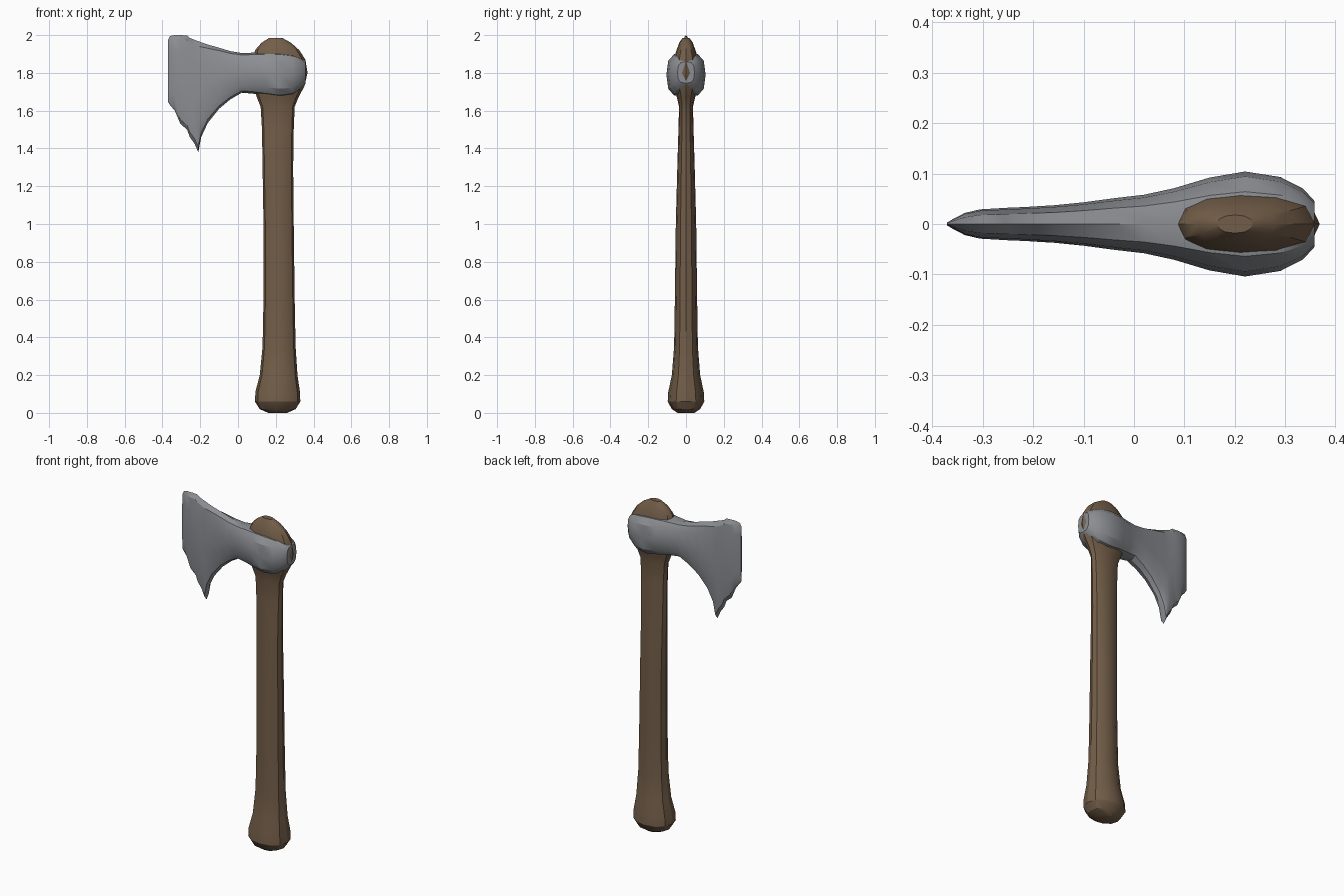
import bpy, bmesh
from math import sin, cos, radians, tau, copysign
from mathutils import Vector


def material(name, color):
    m = bpy.data.materials.new(name)
    m.diffuse_color = (*color, 1)
    return m


def power(v, e):
    return copysign(abs(v) ** e, v) if abs(v) > 1e-6 else 0.0


def loft(name, rings, place, sides, squareness, mat):
    """Skin rings (position, low, high, half thickness) and cap both ends."""
    bm = bmesh.new()
    loops = []
    for pos, low, high, half in rings:
        mid, r = (low + high) / 2, (high - low) / 2
        loop = []
        for i in range(sides):
            a = tau * i / sides
            u = mid + r * power(sin(a), squareness)
            v = half * power(cos(a), squareness)
            loop.append(bm.verts.new(Vector(place(pos, u, v))))
        loops.append(loop)
    for a, b in zip(loops, loops[1:]):
        for i in range(sides):
            j = (i + 1) % sides
            bm.faces.new((a[i], a[j], b[j], b[i]))
    bm.faces.new(loops[0])
    bm.faces.new(loops[-1])
    bmesh.ops.recalc_face_normals(bm, faces=bm.faces)
    mesh = bpy.data.meshes.new(name)
    bm.to_mesh(mesh)
    bm.free()
    mesh.materials.append(mat)
    ob = bpy.data.objects.new(name, mesh)
    bpy.context.collection.objects.link(ob)
    bpy.ops.object.select_all(action='DESELECT')
    ob.select_set(True)
    bpy.context.view_layer.objects.active = ob
    bpy.ops.object.shade_smooth_by_angle(angle=radians(30))
    return ob


wood = material("wood", (0.17, 0.11, 0.065))
steel = material("steel", (0.26, 0.27, 0.29))

# Handle with swollen foot and rounded knob on top: z, x min, x max, half depth
handle = [
    (0.00, 0.16, 0.26, 0.045), (0.02, 0.115, 0.305, 0.075),
    (0.06, 0.09, 0.33, 0.097), (0.11, 0.092, 0.328, 0.094),
    (0.20, 0.115, 0.315, 0.075), (0.35, 0.13, 0.305, 0.063),
    (0.60, 0.135, 0.30, 0.059), (1.00, 0.135, 0.295, 0.054),
    (1.30, 0.13, 0.292, 0.046), (1.50, 0.127, 0.295, 0.04),
    (1.62, 0.12, 0.30, 0.037), (1.67, 0.10, 0.32, 0.048),
    (1.73, 0.08, 0.352, 0.065), (1.80, 0.08, 0.368, 0.07),
    (1.87, 0.08, 0.357, 0.066), (1.92, 0.09, 0.325, 0.05),
    (1.96, 0.125, 0.28, 0.036), (1.985, 0.165, 0.235, 0.018),
]
loft("handle", handle, lambda p, u, v: (u, v, p), 12, 0.9, wood)

# Axe head from cutting edge to poll: x, z min, z max, half thickness
head = [
    (-0.37, 1.645, 1.975, 0.003), (-0.36, 1.63, 1.995, 0.009),
    (-0.335, 1.60, 2.00, 0.022), (-0.305, 1.53, 2.00, 0.029),
    (-0.27, 1.50, 1.998, 0.031), (-0.255, 1.46, 1.985, 0.032),
    (-0.23, 1.425, 1.975, 0.033), (-0.21, 1.38, 1.968, 0.034),
    (-0.195, 1.46, 1.962, 0.035), (-0.16, 1.535, 1.95, 0.037),
    (-0.10, 1.61, 1.933, 0.043), (-0.04, 1.66, 1.915, 0.051),
    (0.02, 1.695, 1.905, 0.058), (0.08, 1.69, 1.907, 0.071),
    (0.15, 1.68, 1.91, 0.092), (0.22, 1.67, 1.91, 0.104),
    (0.29, 1.68, 1.90, 0.093), (0.335, 1.715, 1.88, 0.07),
    (0.358, 1.745, 1.86, 0.045),
]
loft("axe_head", head, lambda p, u, v: (p, v, u), 12, 0.7, steel)
